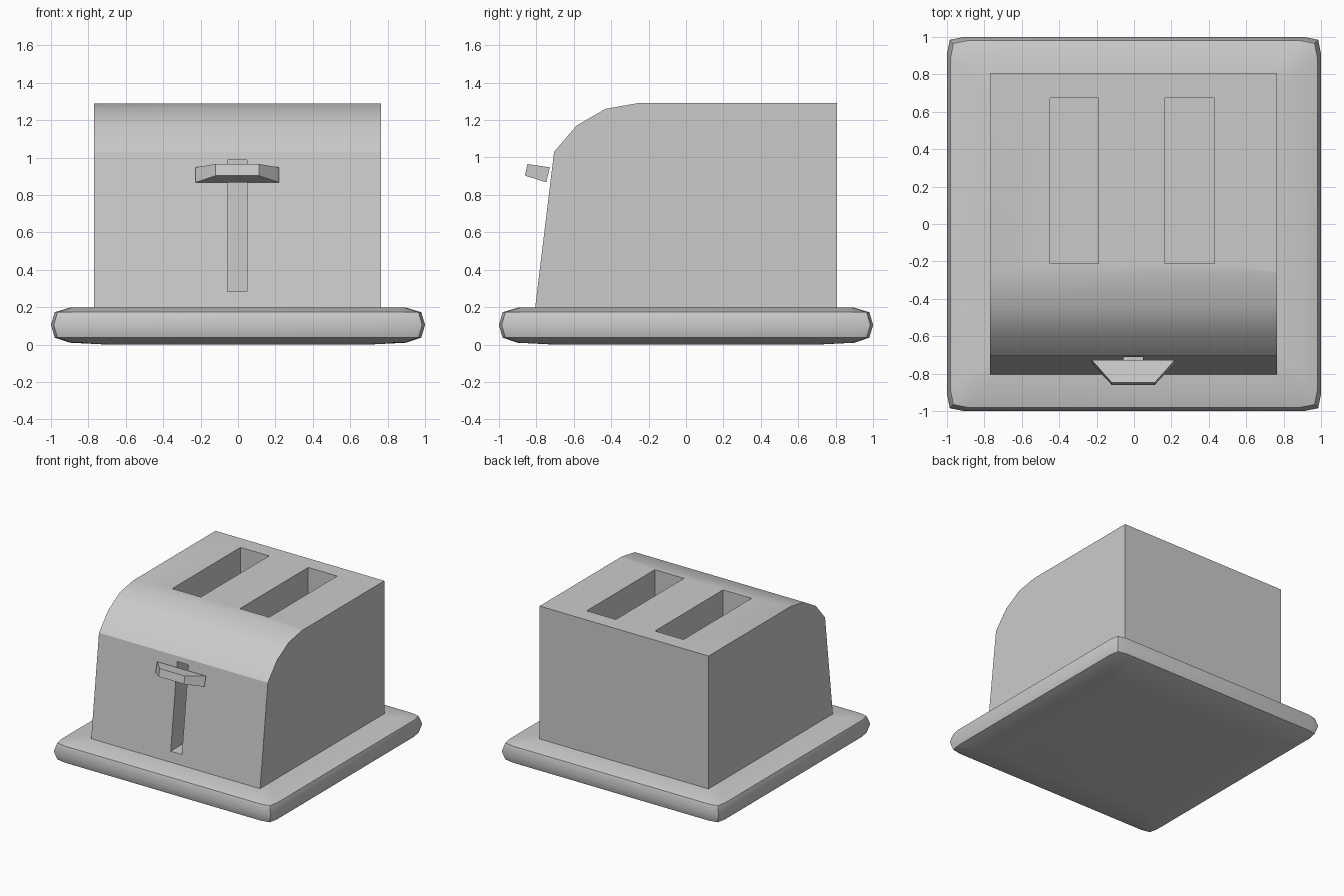
import bpy, bmesh, math

if "Cube" in bpy.data.objects:
    bpy.data.objects.remove(bpy.data.objects["Cube"])


def make_object(name, verts, faces, smooth_angle=None):
    mesh = bpy.data.meshes.new(name)
    mesh.from_pydata(verts, [], faces)
    bm = bmesh.new()
    bm.from_mesh(mesh)
    bmesh.ops.recalc_face_normals(bm, faces=bm.faces)
    bm.to_mesh(mesh)
    bm.free()
    obj = bpy.data.objects.new(name, mesh)
    bpy.context.collection.objects.link(obj)
    if smooth_angle:
        bpy.ops.object.select_all(action='DESELECT')
        obj.select_set(True)
        bpy.context.view_layer.objects.active = obj
        bpy.ops.object.shade_smooth_by_angle(angle=math.radians(smooth_angle))
    return obj


def loft(name, rings, smooth_angle=None):
    """Skin a stack of equal-length rings and cap both ends."""
    n = len(rings[0])
    verts = [p for ring in rings for p in ring]
    faces = [(k * n + i, k * n + (i + 1) % n, (k + 1) * n + (i + 1) % n, (k + 1) * n + i)
             for k in range(len(rings) - 1) for i in range(n)]
    faces += [tuple(range(n)), tuple(range(len(verts) - n, len(verts)))]
    return make_object(name, verts, faces, smooth_angle)


def cut_box(target, name, x, y, z):
    ring = lambda h: [(x[0], y[0], h), (x[1], y[0], h), (x[1], y[1], h), (x[0], y[1], h)]
    cutter = loft(name, [ring(z[0]), ring(z[1])])
    cutter.hide_render = True
    cutter.display_type = 'WIRE'
    mod = target.modifiers.new(name, 'BOOLEAN')
    mod.operation = 'DIFFERENCE'
    mod.solver = 'EXACT'
    mod.object = cutter


# Soft-edged base plate
def base_ring(half, z):
    corner = [(1, 0.91), (0.985, 0.985), (0.91, 1)]
    ring = []
    for q in range(4):
        c, s = ((1, 0), (0, 1), (-1, 0), (0, -1))[q]
        ring += [(half * (c * a - s * b), half * (s * a + c * b), z) for a, b in corner]
    return ring


base_levels = [(0.7, 0.0), (0.9, 0.01), (0.98, 0.037), (1.0, 0.105),
               (0.98, 0.173), (0.9, 0.197), (0.7, 0.2)]
loft("base", [base_ring(h, z) for h, z in base_levels], 50)

# Body: side profile extruded across x
profile = [(-0.807, 0.19), (-0.705, 1.03), (-0.585, 1.17), (-0.43, 1.26),
           (-0.26, 1.29), (0.807, 1.29), (0.807, 0.19)]
body = loft("body", [[(x, y, z) for y, z in profile] for x in (-0.77, 0.765)], 30)

# Two bread slots and the lever channel
for name, x0, x1 in (("left_slot_cutter", -0.45, -0.19), ("right_slot_cutter", 0.165, 0.43)):
    cut_box(body, name, (x0, x1), (-0.21, 0.675), (0.5, 1.5))
cut_box(body, "lever_channel_cutter", (-0.055, 0.047), (-1.0, -0.45), (0.283, 0.987))

# Tapered, tilted lever handle: wide at the back, narrow at the front
def lever_ring(half, top, bottom):
    cx = -0.004
    return [(cx + sx * half, y, z) for sx, (y, z) in
            ((-1, bottom), (1, bottom), (1, top), (-1, top))]


loft("lever", [lever_ring(0.222, (-0.727, 0.947), (-0.747, 0.867)),
               lever_ring(0.115, (-0.848, 0.965), (-0.86, 0.903))])
